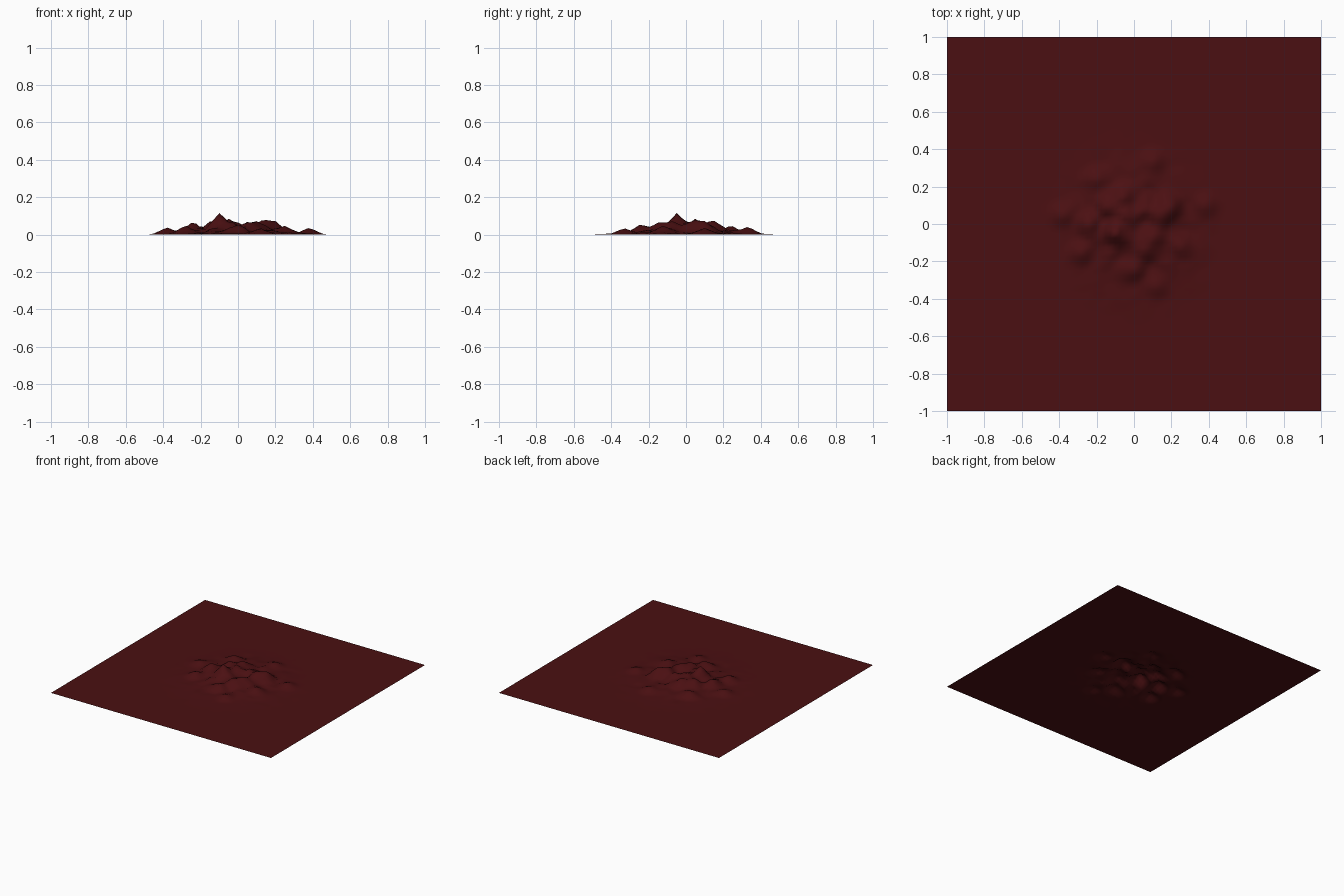
import bpy, bmesh, math
from mathutils import Vector, noise

if "Cube" in bpy.data.objects:
    bpy.data.objects.remove(bpy.data.objects["Cube"])

# Main peaks of the hill: x, y, height
PEAKS = [(-0.10, -0.05, .115), (-0.06, 0.14, .088), (0.14, 0.05, .083),
         (0.19, 0.09, .083), (0.04, -0.14, .073), (-0.24, 0.0, .07),
         (-0.14, 0.09, .085), (-0.05, 0.05, .085), (0.09, -0.08, .078),
         (0.0, -0.24, .058), (-0.38, 0.05, .04), (0.38, 0.1, .037),
         (0.1, 0.33, .043), (0.12, -0.33, .036), (-0.28, -0.15, .05),
         (0.25, -0.12, .05), (-0.2, 0.24, .05)]


def height(x, y):
    # soft hill envelope broken up by noise, with peaks on top
    r = math.hypot(x, y)
    if r > 0.7:
        return 0.0
    fade = (1 - (r / 0.7) ** 2) ** 2
    env = 0.085 * math.exp(-(r / 0.32) ** 2) * fade
    n = noise.noise(Vector((x * 11, y * 11, 3.7)))
    n += 0.5 * noise.noise(Vector((x * 23, y * 23, 8.1)))
    z = env * max(0.08, 0.5 + 0.55 * n)
    for px, py, h in PEAKS:
        d = math.hypot(x - px, y - py) / 0.085
        if d < 1:
            z = max(z, z + (h - z) * (1 - d) ** 1.2)
    return z


# Ground sheet with rough hill in the middle
bm = bmesh.new()
bmesh.ops.create_grid(bm, x_segments=80, y_segments=80, size=1)
for v in bm.verts:
    v.co.z = height(v.co.x, v.co.y)
for f in bm.faces:
    f.smooth = True
mesh = bpy.data.meshes.new("terrain")
bm.to_mesh(mesh)
bm.free()
terrain = bpy.data.objects.new("terrain", mesh)
bpy.context.collection.objects.link(terrain)

# Dark red soil
mat = bpy.data.materials.new("dark_red")
mat.diffuse_color = (0.07, 0.005, 0.006, 1)
mat.use_nodes = True
mat.node_tree.nodes["Principled BSDF"].inputs["Base Color"].default_value = mat.diffuse_color
mesh.materials.append(mat)
